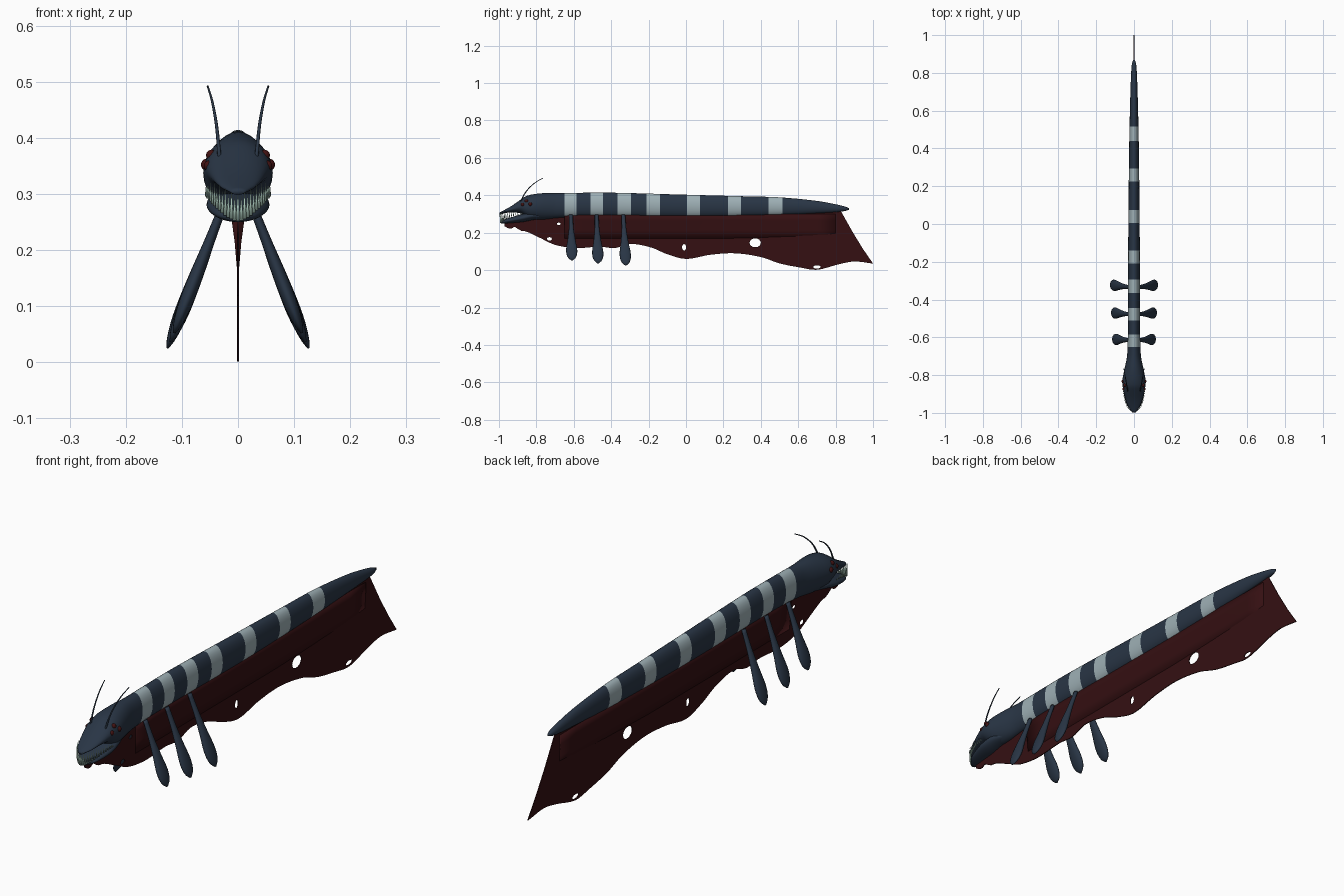
import bpy, bmesh, math
from mathutils import Vector

if "Cube" in bpy.data.objects:
    bpy.data.objects.remove(bpy.data.objects["Cube"])


def material(name, rgb):
    m = bpy.data.materials.new(name)
    m.diffuse_color = (*rgb, 1)
    m.use_nodes = True
    m.node_tree.nodes["Principled BSDF"].inputs["Base Color"].default_value = m.diffuse_color
    return m


NAVY = material("navy skin", (0.022, 0.036, 0.060))
PALE = material("pale grey stripe", (0.34, 0.43, 0.46))
RED = material("dark red fin", (0.035, 0.005, 0.006))
TOOTH = material("pale green tooth", (0.38, 0.55, 0.47))
EYE = material("red eye", (0.055, 0.006, 0.006))


def interp(table, x):
    """Smooth interpolation of table rows (x, a, b, ...)."""
    n = len(table)
    x = min(max(x, table[0][0]), table[-1][0])
    i = max(k for k in range(n - 1) if table[k][0] <= x)

    def slope(k, c):
        a, b = table[max(k - 1, 0)], table[min(k + 1, n - 1)]
        return (b[c] - a[c]) / (b[0] - a[0])

    p, q = table[i], table[i + 1]
    h = q[0] - p[0]
    t = (x - p[0]) / h
    return [(2*t**3 - 3*t*t + 1) * p[c] + (t**3 - 2*t*t + t) * h * slope(i, c)
            + (3*t*t - 2*t**3) * q[c] + (t**3 - t*t) * h * slope(i + 1, c)
            for c in range(1, len(p))]


def finish(name, bm, mats, smooth=True):
    bmesh.ops.recalc_face_normals(bm, faces=bm.faces)
    me = bpy.data.meshes.new(name)
    bm.to_mesh(me)
    bm.free()
    ob = bpy.data.objects.new(name, me)
    bpy.context.collection.objects.link(ob)
    for m in mats:
        me.materials.append(m)
    for p in me.polygons:
        p.use_smooth = smooth
    return ob


def loft(name, rings, mats, rule=None):
    """Skin closed rings of points, capping both ends."""
    bm = bmesh.new()
    vs = [[bm.verts.new(p) for p in r] for r in rings]
    n = len(rings[0])
    for a, b in zip(vs, vs[1:]):
        for i in range(n):
            j = (i + 1) % n
            f = bm.faces.new((a[i], a[j], b[j], b[i]))
            if rule:
                f.material_index = rule(f.calc_center_median())
    bm.faces.new(vs[0])
    bm.faces.new(vs[-1])
    return finish(name, bm, mats)


def oval(y, hw, zt, zb, n=28):
    c, h = (zt + zb) / 2, (zt - zb) / 2
    return [(hw * math.cos(2*math.pi*i/n), y, c + h * math.sin(2*math.pi*i/n)) for i in range(n)]


# Body and upper head: y, half width, top, bottom
BODY = [(-.997, .010, .308, .298), (-.97, .030, .322, .304), (-.93, .044, .345, .309),
        (-.88, .057, .380, .302), (-.86, .060, .393, .287), (-.83, .062, .403, .272),
        (-.77, .051, .411, .270), (-.70, .037, .411, .278), (-.6, .033, .413, .285),
        (-.4, .032, .414, .286), (0, .030, .403, .283), (.3, .027, .395, .288),
        (.5, .024, .389, .294), (.7, .019, .370, .304), (.8, .015, .352, .310),
        (.85, .011, .340, .316), (.872, .003, .331, .323)]
STRIPES = [(-.65, -.585), (-.51, -.445), (-.365, -.295), (-.21, -.14),
           (.005, .075), (.225, .295), (.44, .515)]
ys = [e for s in STRIPES for e in s] + [r[0] for r in BODY]
ys += [y for y in (-.99 + .02 * i for i in range(93)) if min(abs(y - e) for e in ys) > .007]
loft("striped_body", [oval(y, *interp(BODY, y)) for y in sorted(ys)], [NAVY, PALE],
     lambda c: int(any(a < c.y < b for a, b in STRIPES)))

# Lower jaw
JAW = [(-.988, .012, .262, .250), (-.96, .036, .275, .250), (-.92, .049, .287, .253),
       (-.87, .056, .302, .258), (-.82, .050, .312, .268), (-.77, .030, .300, .276)]
loft("lower_jaw", [oval(y, *interp(JAW, y)) for y in (-.988 + .218 * i / 20 for i in range(21))], [NAVY])

# Teeth around the jaw rim, longest at the front
bm = bmesh.new()
for k in range(-15, 16):
    a = k / 15 * math.radians(88)
    s, c = math.sin(a), math.cos(a)
    y = -.87 - .120 * c
    z = .252 + .044 * abs(s) ** 1.6
    h = .012 + .042 * c * (1 if k % 2 == 0 else .8)
    r = .0045 - .0015 * abs(s)
    base = [bm.verts.new((.056*s + r*math.cos(t), y + r*math.sin(t), z))
            for t in (2*math.pi*i/6 for i in range(6))]
    tip = bm.verts.new((.058 * s, y - .007 * c, z + h))
    bm.faces.new(base)
    for i in range(6):
        bm.faces.new((base[i], base[(i + 1) % 6], tip))
finish("teeth", bm, [TOOTH])

# Ragged belly fin with holes, drawn as a flat outline
EDGE = [(-.97, .235), (-.94, .220), (-.915, .232), (-.89, .213), (-.85, .205), (-.78, .172),
        (-.70, .135), (-.59, .118), (-.46, .125), (-.38, .118), (-.3, .140), (-.19, .122),
        (-.1, .085), (0, .060), (.13, .082), (.26, .090), (.4, .070), (.5, .036),
        (.61, .014), (.7, .002), (.82, .032), (.9, .046), (1, .035)]
HOLES = [(-.01, .122, .011, .017), (.37, .146, .030, .024), (.7, .017, .020, .009),
         (-.73, .167, .013, .009), (-.68, .247, .010, .007)]
outline = [(y, interp(EDGE, y)[0]) for y in (-.97 + 1.97 * i / 110 for i in range(111))]
outline += [(.945, .115), (.89, .205), (.83, .312), (.8, .325), (-.76, .30), (-.82, .268), (-.97, .262)]
loops = [outline] + [[(y + a * math.cos(t), z + b * math.sin(t))
                      for t in (2*math.pi*i/18 for i in range(18))] for y, z, a, b in HOLES]
cu = bpy.data.curves.new("belly_fin", 'CURVE')
cu.dimensions, cu.fill_mode, cu.extrude = '2D', 'BOTH', .0018
for pts in loops:
    sp = cu.splines.new('POLY')
    sp.points.add(len(pts) - 1)
    for p, (u, v) in zip(sp.points, pts):
        p.co = (u, v, 0, 1)
    sp.use_cyclic_u = True
cu.materials.append(RED)
fin = bpy.data.objects.new("belly_fin", cu)
fin.rotation_euler = (math.pi / 2, 0, math.pi / 2)
bpy.context.collection.objects.link(fin)
bpy.ops.object.select_all(action='DESELECT')
fin.select_set(True)
bpy.context.view_layer.objects.active = fin
bpy.ops.object.convert(target='MESH')

# Thickened root where the fin meets the body
WEDGE = [(.016, .300), (.013, .265), (.006, .215), (.0022, .17)]
rings = []
for i in range(16):
    y = -.65 + 1.45 * i / 15
    k = 1 - .6 * max(0, y) / .8
    side = [(x * k, z) for x, z in WEDGE]
    rings.append([(x, y, z) for x, z in side] + [(-x, y, z) for x, z in reversed(side)])
loft("fin_root", rings, [RED])

# Three pairs of paddle legs: position along leg, half width, half thickness
PADDLE = [(0, .010, .007), (.3, .013, .009), (.55, .021, .012), (.78, .030, .0125),
          (.93, .023, .008), (1, .004, .002)]
for k, (y0, y1, tx, tz) in enumerate([(-.615, -.61, .114, .052), (-.478, -.470, .120, .036),
                                      (-.335, -.322, .126, .025)]):
    for s, side in ((1, "left"), (-1, "right")):
        a, b = Vector((.020 * s, y0, .295)), Vector((tx * s, y1, tz))
        d = (b - a).normalized()
        n = d.cross(Vector((0, 1, 0))).normalized()
        rings = []
        for i in range(21):
            w, th = interp(PADDLE, i / 20)
            c = a.lerp(b, i / 20)
            rings.append([c + Vector((0, w * math.cos(t), 0)) + n * th * math.sin(t)
                          for t in (2*math.pi*j/16 for j in range(16))])
        loft(f"{side}_paddle_leg_{k + 1}", rings, [NAVY])

# Antennae and eye clusters on both sides of the head
FEELER = [(0, .033, -.885, .365), (.35, .038, -.855, .420), (.7, .046, -.810, .465), (1, .054, -.765, .492)]
for s, side in ((1, "left"), (-1, "right")):
    rings = []
    for i in range(15):
        x, y, z = interp(FEELER, i / 14)
        r = .0035 - .0018 * i / 14
        rings.append([(s * x + r * math.cos(t), y + r * .7 * math.sin(t), z - r * .7 * math.sin(t))
                      for t in (2*math.pi*j/8 for j in range(8))])
    loft(f"{side}_antenna", rings, [NAVY])
    bm = bmesh.new()
    for x, y, z, r in ((.051, -.873, .350, .010), (.047, -.853, .369, .010), (.055, -.833, .352, .011)):
        ball = bmesh.ops.create_uvsphere(bm, u_segments=16, v_segments=10, radius=r)
        bmesh.ops.translate(bm, verts=ball["verts"], vec=(s * x, y, z))
    finish(f"{side}_eyes", bm, [EYE])
